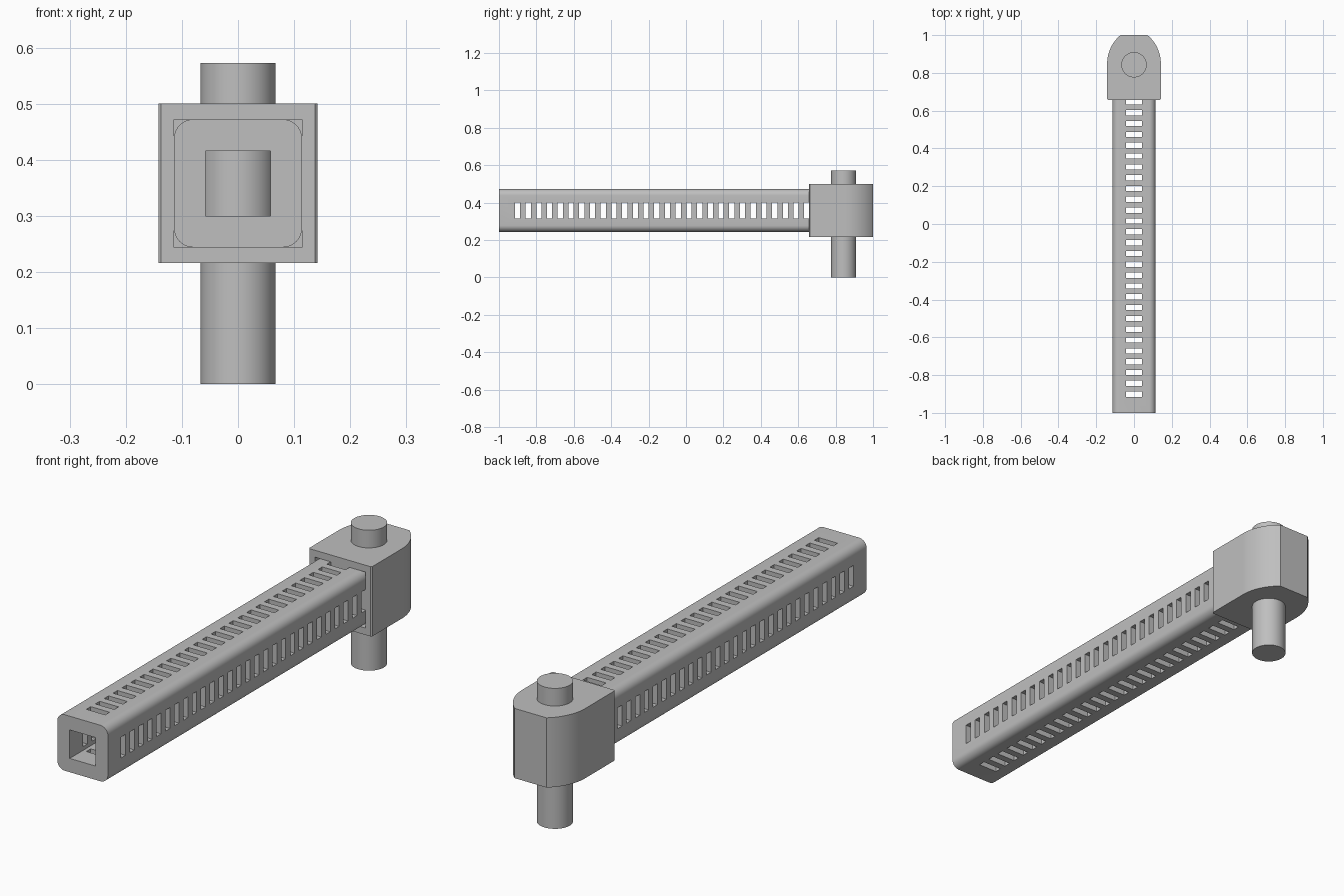
import bpy, bmesh, math
from mathutils import Vector

cube = bpy.data.objects.get("Cube")
if cube:
    bpy.data.objects.remove(cube, do_unlink=True)

grey = bpy.data.materials.new("plain grey")
grey.use_nodes = True
colour = (0.52, 0.52, 0.52, 1)
grey.diffuse_color = colour
grey.node_tree.nodes["Principled BSDF"].inputs["Base Color"].default_value = colour

MID = 0.358        # height of the bar axis
BAR = 0.114        # half width of the bar
HOLE = 0.058       # half width of the bore
HEAD = 0.142       # half width of the head
HEAD_FRONT = 0.657
PIN_Y = 0.843
SOCKET_END = 0.855


def finish(name, bm):
    bmesh.ops.recalc_face_normals(bm, faces=bm.faces)
    mesh = bpy.data.meshes.new(name)
    bm.to_mesh(mesh)
    bm.free()
    mesh.materials.append(grey)
    obj = bpy.data.objects.new(name, mesh)
    bpy.context.collection.objects.link(obj)
    return obj


def prism(name, points, direction):
    bm = bmesh.new()
    face = bm.faces.new([bm.verts.new(p) for p in points])
    top = bmesh.ops.extrude_face_region(bm, geom=[face])["geom"]
    bmesh.ops.translate(bm, vec=direction,
                        verts=[v for v in top if isinstance(v, bmesh.types.BMVert)])
    return finish(name, bm)


def boxes(name, centres, size):
    bm = bmesh.new()
    for centre in centres:
        made = bmesh.ops.create_cube(bm, size=1)["verts"]
        bmesh.ops.scale(bm, vec=size, verts=made)
        bmesh.ops.translate(bm, vec=centre, verts=made)
    return finish(name, bm)


def activate(obj):
    bpy.ops.object.select_all(action="DESELECT")
    obj.select_set(True)
    bpy.context.view_layer.objects.active = obj


def cut(obj, cutter):
    cutter.hide_render = True
    mod = obj.modifiers.new("cut", "BOOLEAN")
    mod.operation, mod.solver, mod.object = "DIFFERENCE", "EXACT", cutter
    activate(obj)
    bpy.ops.object.modifier_apply(modifier=mod.name)
    bpy.data.objects.remove(cutter, do_unlink=True)


def smooth(obj):
    activate(obj)
    bpy.ops.object.shade_smooth_by_angle(angle=math.radians(30))


# Slotted square bar with rounded long edges
radius = 0.034
outline = []
for quarter, (sx, sz) in enumerate([(1, 1), (-1, 1), (-1, -1), (1, -1)]):
    for step in range(9):
        a = math.pi / 2 * (quarter + step / 8)
        outline.append((sx * (BAR - radius) + radius * math.cos(a), -1,
                        MID + sz * (BAR - radius) + radius * math.sin(a)))
bar = prism("slotted_bar", outline, Vector((0, 1 + SOCKET_END, 0)))
cut(bar, boxes("bore_cutter", [(0, 0, MID)], (2 * HOLE, 3, 2 * HOLE)))
slots = [(0, -0.901 + 0.0573 * i, MID) for i in range(28)]
for size in [(0.085, 0.028, 0.5), (0.5, 0.028, 0.085)]:
    cut(bar, boxes("slot_cutter", slots, size))
smooth(bar)

# Head: straight sides, curved shoulders and a flat back
start, flat = 0.85, 0.0715
dx, dy = HEAD - flat, 1 - start
arc = (dx * dx + dy * dy) / (2 * dx)
sweep = math.asin(dy / arc)
side = [(HEAD - 0.005, HEAD_FRONT), (HEAD, HEAD_FRONT + 0.005)]
for i in range(17):
    a = sweep * i / 16
    side.append((HEAD - arc + arc * math.cos(a), start + arc * math.sin(a)))
plan = side + [(-x, y) for x, y in reversed(side)]
head = prism("head", [(x, y, MID - HEAD) for x, y in plan], Vector((0, 0, 2 * HEAD)))
depth = SOCKET_END - HEAD_FRONT
cut(head, boxes("socket_cutter", [(0, HEAD_FRONT + depth / 2 - 0.05, MID)],
                (2 * BAR, depth + 0.1, 2 * BAR)))
smooth(head)

# Upright pin through the head
ring = [(0.067 * math.cos(math.tau * i / 48), PIN_Y + 0.067 * math.sin(math.tau * i / 48), 0)
        for i in range(48)]
smooth(prism("pin", ring, Vector((0, 0, 0.572))))
